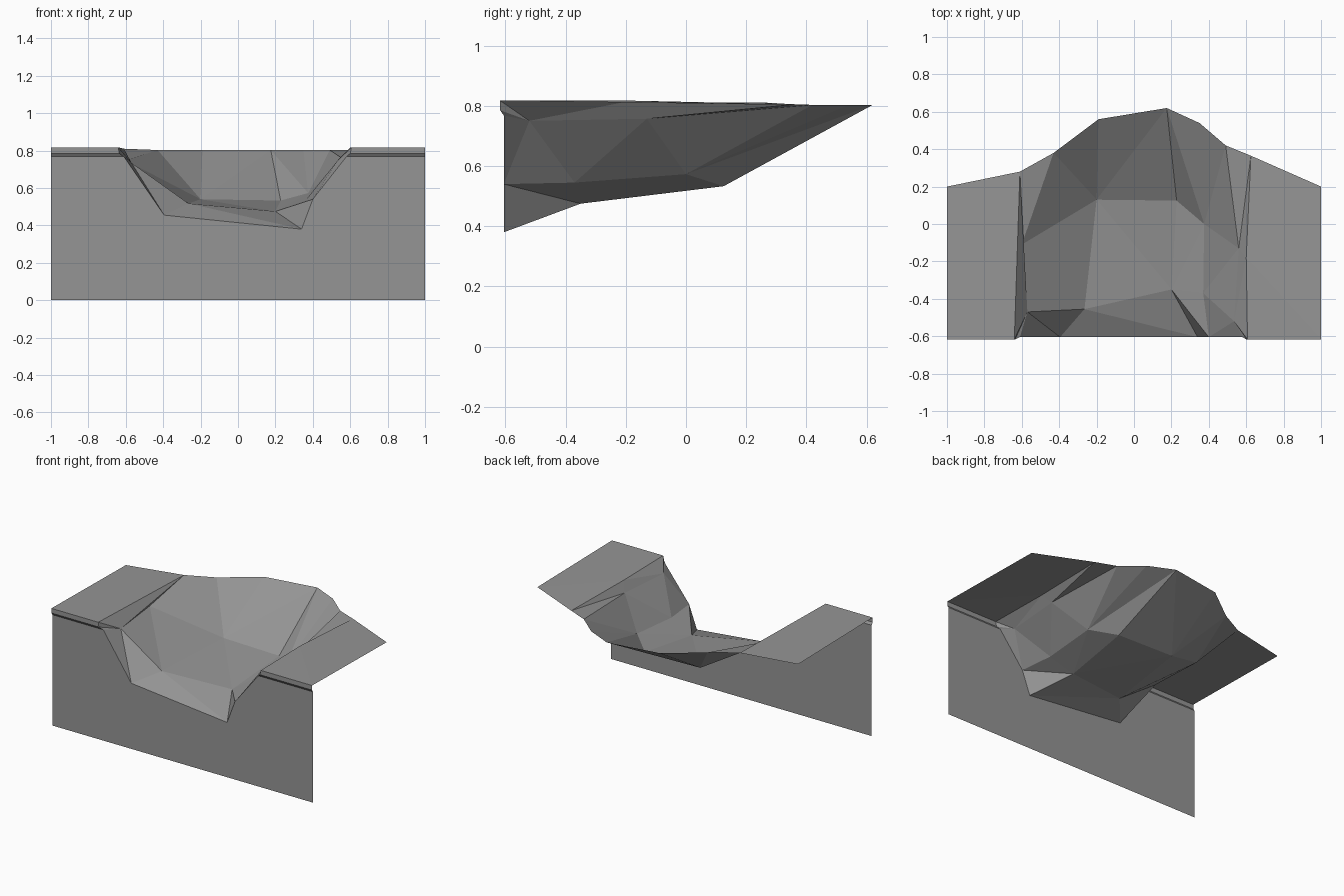
import bpy
import bmesh
from mathutils import Vector

cube = bpy.data.objects.get("Cube")
if cube:
    bpy.data.objects.remove(cube, do_unlink=True)

stone = bpy.data.materials.new("plain_grey")
stone.use_nodes = True
GREY = (0.3, 0.3, 0.3, 1)
stone.diffuse_color = GREY
stone.node_tree.nodes["Principled BSDF"].inputs["Base Color"].default_value = GREY

# Lip cross-section, from the top edge down to the wall
TOP, LIP, LOW = 0.817, 0.785, 0.768
FRONT, WALL = -0.617, -0.605

points = {
    # left bank
    "left_front": (-1, FRONT, TOP), "left_back": (-1, 0.2, 0.805),
    "left_edge": (-0.64, FRONT, TOP), "left_lip": (-0.635, FRONT, LIP),
    "left_foot": (-0.61, WALL, LOW), "left_rim": (-0.61, 0.28, 0.81),
    # right bank
    "right_front": (1, FRONT, TOP), "right_back": (1, 0.2, 0.805),
    "right_edge": (0.607, FRONT, TOP), "right_lip": (0.6, FRONT, LIP),
    "right_foot": (0.58, WALL, LOW), "right_rim": (0.625, 0.365, 0.805),
    "right_crest": (0.6, -0.18, TOP),
    # back rim, from left to right
    "rim_a": (-0.43, 0.38, 0.803), "rim_b": (-0.19, 0.56, 0.803),
    "rim_c": (0.175, 0.62, 0.803), "rim_d": (0.35, 0.54, 0.803),
    "rim_e": (0.49, 0.42, 0.803),
    # slopes
    "slope_a": (-0.6, -0.11, 0.747), "slope_b": (-0.57, -0.47, 0.735),
    "slope_c": (0.56, -0.13, 0.757), "slope_d": (0.535, -0.52, 0.75),
    # basin floor
    "floor_a": (-0.265, -0.455, 0.517), "floor_b": (-0.2, 0.13, 0.54),
    "floor_c": (0.228, 0.125, 0.533), "floor_d": (0.375, 0, 0.573),
    "floor_e": (0.37, -0.37, 0.545), "floor_f": (0.2, -0.35, 0.475),
    # notch in the front wall
    "notch_a": (-0.395, WALL, 0.455), "notch_b": (0.34, WALL, 0.38),
    "notch_c": (0.4, WALL, 0.54),
    # wall corners
    "left_low": (-1, WALL, LOW), "left_base": (-1, WALL, 0),
    "right_low": (1, WALL, LOW), "right_base": (1, WALL, 0),
    "left_front_lip": (-1, FRONT, LIP), "right_front_lip": (1, FRONT, LIP),
}


def build(name, faces, outward):
    """Make a flat-shaded sheet whose faces look towards one direction."""
    bm = bmesh.new()
    made = {}
    for line in faces:
        corners = []
        for key in line.split():
            if key not in made:
                made[key] = bm.verts.new(points[key])
            corners.append(made[key])
        face = bm.faces.new(corners)
        face.normal_update()
        if face.normal.dot(Vector(outward)) < 0:
            face.normal_flip()
    mesh = bpy.data.meshes.new(name)
    bm.to_mesh(mesh)
    bm.free()
    mesh.materials.append(stone)
    obj = bpy.data.objects.new(name, mesh)
    bpy.context.collection.objects.link(obj)
    return obj


# Flat banks on both sides
build("left_bank", ["left_front left_edge left_rim left_back"], (0, 0, 1))
build("right_bank", [
    "right_edge right_front right_crest",
    "right_crest right_front right_back",
    "right_crest right_back right_rim",
], (0, 0, 1))

# Overhanging lips along the front of the banks
for side in ("left", "right"):
    build(side + "_lip", [
        f"{side}_front {side}_front_lip {side}_lip {side}_edge",
        f"{side}_front_lip {side}_low {side}_foot {side}_lip",
    ], (0, -1, 0))

# Front wall with the notch
build("front_wall", [
    "left_base right_base right_low right_foot notch_c notch_b "
    "notch_a left_foot left_low",
], (0, -1, 0))

# Left slope of the basin
build("left_slope", [
    "left_rim slope_b left_edge", "left_edge slope_b left_lip",
    "left_lip slope_b left_foot", "left_foot slope_b notch_a",
    "notch_a slope_b floor_a", "left_rim slope_a slope_b",
    "left_rim rim_a slope_a", "slope_a rim_a floor_b",
    "slope_a floor_b floor_a", "slope_a floor_a slope_b",
], (0, 0, 1))

# Back slope
build("back_slope", [
    "rim_a rim_b floor_b", "rim_b rim_c floor_b",
    "rim_c floor_c floor_b", "rim_c floor_d floor_c",
    "rim_c rim_d floor_d", "rim_d rim_e floor_d",
], (0, 0, 1))

# Right slope
build("right_slope", [
    "rim_e slope_c floor_d", "rim_e right_rim slope_c",
    "right_rim right_crest slope_c", "right_crest slope_d slope_c",
    "slope_c slope_d floor_e", "slope_c floor_e floor_d",
    "slope_d notch_c floor_e", "slope_d right_foot notch_c",
    "slope_d right_lip right_foot", "slope_d right_edge right_lip",
    "slope_d right_crest right_edge",
], (0, 0, 1))

# Floor of the basin
build("basin_floor", [
    "floor_a floor_b floor_f", "floor_b floor_c floor_f",
    "floor_c floor_d floor_f", "floor_d floor_e floor_f",
    "floor_e notch_c floor_f", "floor_f notch_c notch_b",
    "floor_a floor_f notch_b", "floor_a notch_b notch_a",
], (0, 0, 1))
